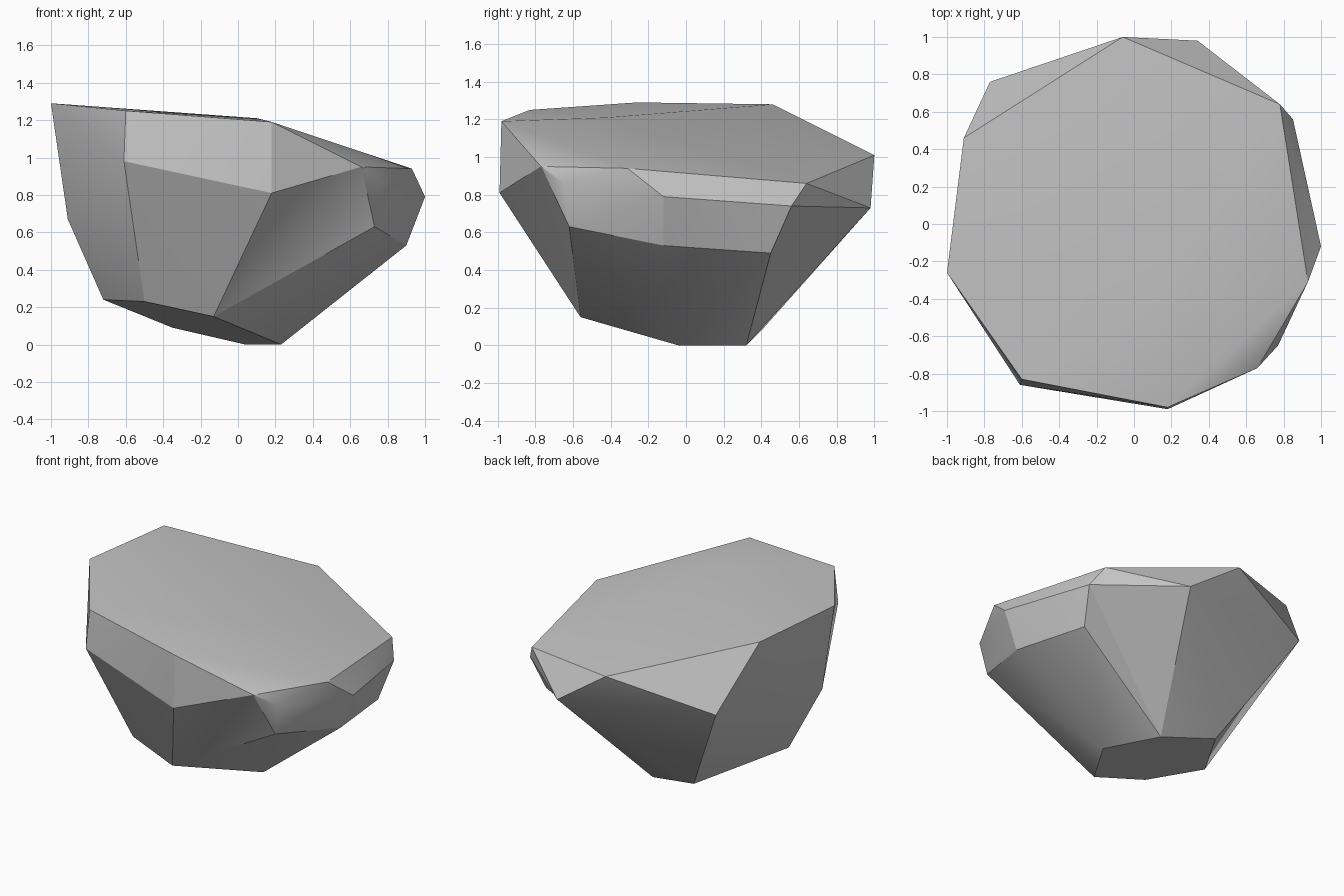
import bpy
import bmesh
import math

# Remove the default cube only
default_cube = bpy.data.objects.get("Cube")
if default_cube:
    bpy.data.objects.remove(default_cube, do_unlink=True)


def flat_material(name, colour):
    material = bpy.data.materials.new(name)
    material.use_nodes = True
    material.diffuse_color = colour
    shader = next(n for n in material.node_tree.nodes if n.type == "BSDF_PRINCIPLED")
    shader.inputs["Base Color"].default_value = colour
    return material


def hull_object(name, bands, hollows, material):
    """Wrap a faceted skin around all corners, then turn ridges into hollows."""
    mesh = bpy.data.meshes.new(name)
    bm = bmesh.new()
    corners = {}
    for band in bands:
        for corner in band:
            corners[corner] = bm.verts.new(corner)
    wrapped = bmesh.ops.convex_hull(bm, input=bm.verts)
    unused = {g for g in wrapped["geom_interior"] + wrapped["geom_unused"]
              if isinstance(g, bmesh.types.BMVert)}
    bmesh.ops.delete(bm, geom=list(unused), context="VERTS")
    for start, end in hollows:
        ridge = bm.edges.get((corners[start], corners[end]))
        if ridge:
            bmesh.ops.rotate_edges(bm, edges=[ridge], use_ccw=False)
    bmesh.ops.recalc_face_normals(bm, faces=bm.faces)
    bm.to_mesh(mesh)
    bm.free()
    mesh.materials.append(material)
    obj = bpy.data.objects.new(name, mesh)
    bpy.context.collection.objects.link(obj)
    return obj


# Slanted cap: the broad, nearly flat upper surface
cap = [(-1, -.26, 1.29), (-.91, .46, 1.28), (-.06, 1, 1.01), (.78, .64, .86),
       (.93, -.31, .94), (.66, -.77, .95), (.18, -.98, 1.19), (-.6, -.83, 1.25),
       (.1, -.42, 1.21)]

# Shoulder: the chipped rim below the cap
front_chip = (.18, -.99, .81)
back_chip = (.34, .98, .73)
shoulder = [front_chip, back_chip, (-.77, .76, .83), (.85, .56, .74),
            (1, -.12, .79), (.77, -.65, .86), (-.61, -.86, .98)]

# Waist: corners where the flanks turn inward
front_waist = (.73, -.62, .63)
back_waist = (.8, .45, .49)
waist = [front_waist, back_waist, (-.91, -.25, .67), (.9, -.12, .53)]

# Foot: the small tilted base
foot = [(-.72, -.14, .24), (-.5, -.48, .23), (-.13, -.56, .15),
        (.23, -.04, 0), (.04, .32, 0), (-.35, .41, .09)]

# Shallow hollows on the front and back flanks
hollows = [(front_chip, front_waist), (back_chip, back_waist)]

stone_grey = flat_material("stone grey", (.56, .56, .56, 1))
boulder = hull_object("boulder", [cap, shoulder, waist, foot], hollows, stone_grey)

# Soften shallow creases while keeping the chipped edges sharp
bpy.ops.object.select_all(action="DESELECT")
boulder.select_set(True)
bpy.context.view_layer.objects.active = boulder
bpy.ops.object.shade_smooth_by_angle(angle=math.radians(28))
